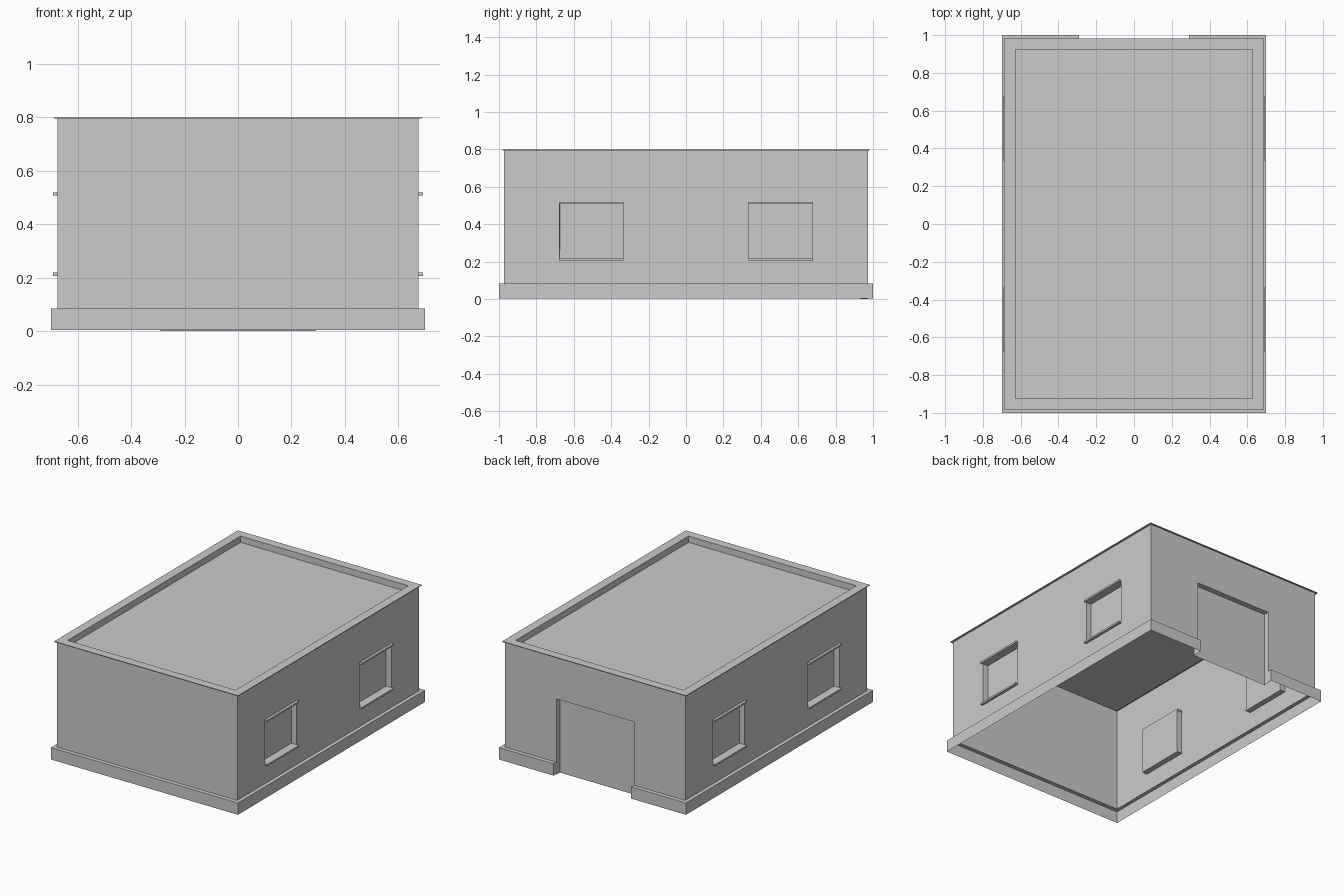
import bpy, bmesh

if "Cube" in bpy.data.objects:
    bpy.data.objects.remove(bpy.data.objects["Cube"])

WX, WY = 0.675, 0.972            # wall half sizes
Z0, ZP, ZT = 0.004, 0.084, 0.8   # plinth bottom, plinth top, roof edge
LO, HI = 0.213, 0.513            # window bottom, opening top
W0, W1 = 0.338, 0.675            # window span along y
DX, DEPTH = 0.29, 0.038          # door half width, recess depth


def quad(bm, *pts):
    bm.faces.new([bm.verts.new(p) for p in pts])


def finish(bm, name):
    bmesh.ops.remove_doubles(bm, verts=bm.verts, dist=0.0005)
    bmesh.ops.recalc_face_normals(bm, faces=bm.faces)
    me = bpy.data.meshes.new(name)
    bm.to_mesh(me)
    bm.free()
    ob = bpy.data.objects.new(name, me)
    bpy.context.collection.objects.link(ob)
    return ob


def recess(bm, place, u0, u1, z0, z1, floor=True, head=True):
    """Blind recess; place(u, depth, z) maps onto the wall."""
    p = place
    quad(bm, p(u0, DEPTH, z0), p(u1, DEPTH, z0), p(u1, DEPTH, z1), p(u0, DEPTH, z1))
    for u in (u0, u1):
        quad(bm, p(u, 0, z0), p(u, DEPTH, z0), p(u, DEPTH, z1), p(u, 0, z1))
    for z, use in ((z0, floor), (z1, head)):
        if use:
            quad(bm, p(u0, 0, z), p(u1, 0, z), p(u1, DEPTH, z), p(u0, DEPTH, z))


# Open shell: plinth, walls, roof lip, sunken flat roof
bm = bmesh.new()
rings = [(0.7, 1.0, Z0), (0.7, 1.0, ZP), (WX, WY, ZP), (WX, WY, ZT - 0.005),
         (0.688, 0.982, ZT - 0.005), (0.688, 0.982, ZT),
         (0.628, 0.924, ZT), (0.628, 0.924, 0.757)]
loops = [[(-a, -b, z), (a, -b, z), (a, b, z), (-a, b, z)] for a, b, z in rings]
for lo, hi in zip(loops, loops[1:]):
    for i in range(4):
        j = (i + 1) % 4
        quad(bm, lo[i], lo[j], hi[j], hi[i])
quad(bm, *loops[-1])
bmesh.ops.remove_doubles(bm, verts=bm.verts, dist=0.0005)

# Cut lines for the openings
cuts = [((0, y, 0), (0, 1, 0)) for y in (-W1, -W0, W0, W1)]
cuts += [((0, 0, z), (0, 0, 1)) for z in (LO, HI)]
cuts += [((x, 0, 0), (1, 0, 0)) for x in (-DX, DX)]
for co, no in cuts:
    bmesh.ops.bisect_plane(bm, geom=bm.verts[:] + bm.edges[:] + bm.faces[:],
                           dist=0.0001, plane_co=co, plane_no=no)

# Remove wall and plinth where the openings sit
gone = []
for f in bm.faces:
    c = f.calc_center_median()
    window = abs(abs(c.x) - WX) < 0.001 and W0 < abs(c.y) < W1 and LO < c.z < HI
    door = c.y > WY - 0.001 and abs(c.x) < DX and c.z < HI
    if window or door:
        gone.append(f)
bmesh.ops.delete(bm, geom=gone, context='FACES')

# Window recesses on both long sides
for s in (-1, 1):
    for t in (-1, 1):
        recess(bm, lambda u, d, z: (s * (WX - d), t * u, z), W0, W1, LO, HI)


# Doorway at the back, with plinth ends
def at_back(u, d, z):
    return (u, WY - d, z)


recess(bm, at_back, -DX, DX, ZP, HI, floor=False)
recess(bm, at_back, -DX, DX, 0, ZP, floor=False, head=False)
for x in (-DX, DX):
    quad(bm, (x, WY, Z0), (x, 1, Z0), (x, 1, ZP), (x, WY, ZP))
finish(bm, "building_shell")

# Window sills and lintels
for s, side in ((-1, "left"), (1, "right")):
    for t, end in ((-1, "front"), (1, "back")):
        for z, part in ((LO, "sill"), (HI, "lintel")):
            b = bmesh.new()
            bmesh.ops.create_cube(b, size=1)
            x0, x1 = WX - DEPTH, 0.693
            for v in b.verts:
                v.co = (s * ((x0 + x1) / 2 + v.co.x * (x1 - x0)),
                        t * ((W0 + W1) / 2 + v.co.y * (W1 - W0 + 0.006)),
                        z + v.co.z * 0.012)
            finish(b, f"window_{part}_{side}_{end}")
